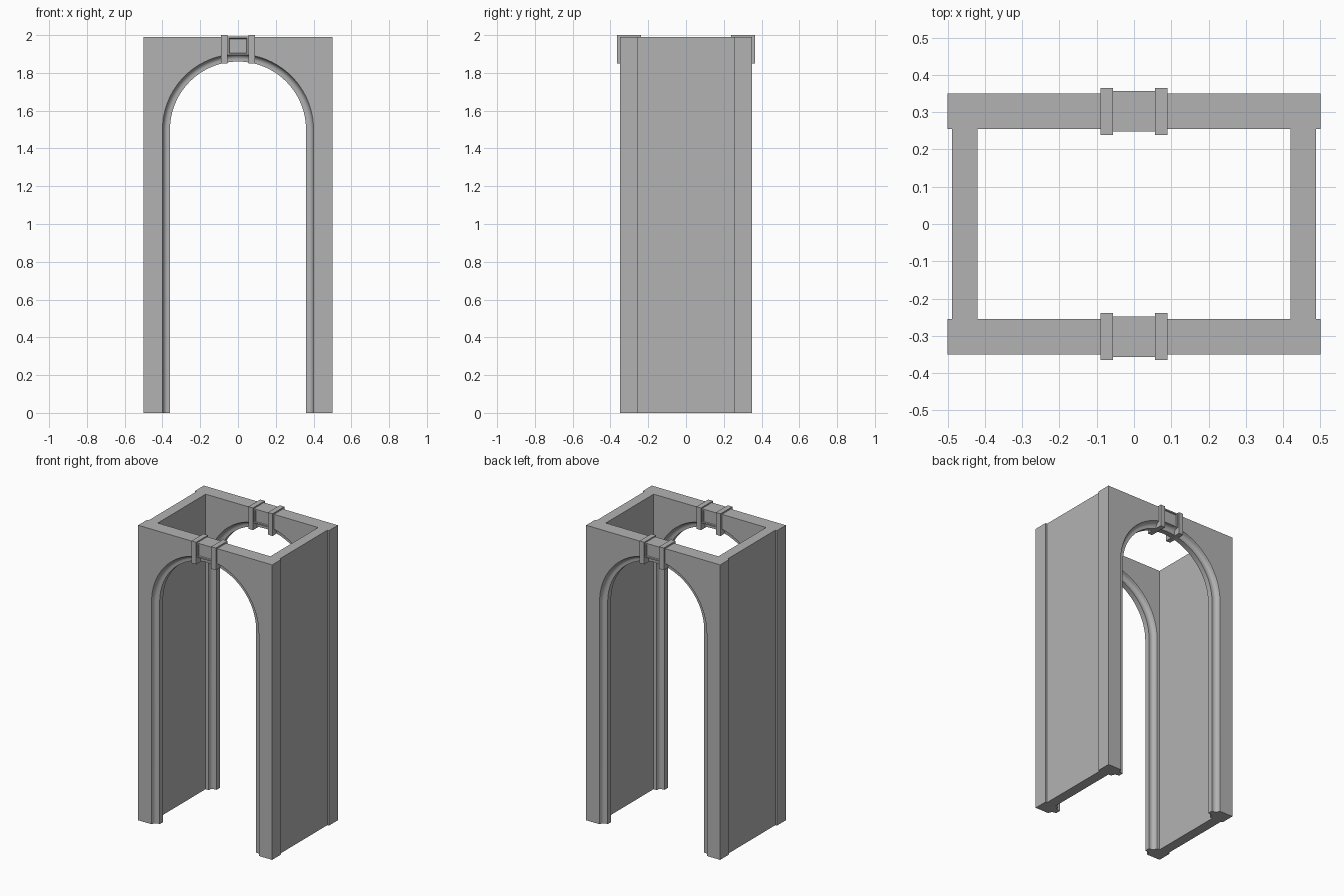
import bpy, bmesh
from math import cos, sin, pi

if "Cube" in bpy.data.objects:
    bpy.data.objects.remove(bpy.data.objects["Cube"])

# One stone grey for everything
stone = bpy.data.materials.new("stone_grey")
stone.use_nodes = True
GREY = (0.45, 0.45, 0.45, 1)
stone.diffuse_color = GREY
stone.node_tree.nodes["Principled BSDF"].inputs["Base Color"].default_value = GREY

HALF_W, TOP, SPRING, DEPTH = 0.5, 1.99, 1.5, 0.0475
PANEL_Y = 0.3025


def finish(name, bm, smooth=False):
    bmesh.ops.recalc_face_normals(bm, faces=bm.faces)
    mesh = bpy.data.meshes.new(name)
    bm.to_mesh(mesh)
    bm.free()
    mesh.materials.append(stone)
    obj = bpy.data.objects.new(name, mesh)
    bpy.context.collection.objects.link(obj)
    if smooth:
        bpy.ops.object.select_all(action="DESELECT")
        obj.select_set(True)
        bpy.context.view_layer.objects.active = obj
        bpy.ops.object.shade_smooth_by_angle(angle=pi / 6)
    return obj


def add_box(bm, x0, x1, y0, y1, z0, z1):
    verts = bmesh.ops.create_cube(bm, size=1)["verts"]
    for v in verts:
        v.co.x = x1 if v.co.x > 0 else x0
        v.co.y = y1 if v.co.y > 0 else y0
        v.co.z = z1 if v.co.z > 0 else z0
    return {f for v in verts for f in v.link_faces}


def cove_profile():
    """Opening radius and depth from the front face to the back face."""
    half = [(0.40, DEPTH)]
    for i in range(7):
        a = i / 6 * pi / 2
        half.append((0.372 + 0.025 * cos(a), 0.043 - 0.025 * sin(a)))
    half.append((0.36, 0.018))
    return [(r, -y) for r, y in half] + [(r, y) for r, y in reversed(half)]


def arch_panel(name, y_mid):
    bm = bmesh.new()
    profile = cove_profile()
    steps = 48
    # Path stations: foot, half circle, foot
    stations = [(1, 0, 0)]
    stations += [(cos(pi * i / steps), sin(pi * i / steps), SPRING) for i in range(steps + 1)]
    stations += [(-1, 0, 0)]
    rings = []
    for c, s, z in stations:
        m = max(abs(c), abs(s))
        ox, oz = HALF_W * c / m, z + (TOP - SPRING) * s / m
        ring = [bm.verts.new((ox, y_mid - DEPTH, oz))]
        ring += [bm.verts.new((r * c, y_mid + y, z + r * s)) for r, y in profile]
        ring.append(bm.verts.new((ox, y_mid + DEPTH, oz)))
        rings.append(ring)
    n = len(rings[0])
    for a, b in zip(rings, rings[1:]):
        for j in range(n):
            k = (j + 1) % n
            bm.faces.new((a[j], a[k], b[k], b[j]))
    bm.faces.new(rings[0])
    bm.faces.new(rings[-1])
    finish(name, bm, smooth=True)


def keystone(name, y_mid):
    # Block with a recessed square panel on both faces
    bm = bmesh.new()
    faces = add_box(bm, -0.056, 0.056, y_mid - 0.054, y_mid + 0.054, 1.895, 1.992)
    bm.normal_update()
    fronts = [f for f in faces if abs(f.normal.y) > 0.9]
    bmesh.ops.inset_individual(bm, faces=fronts, thickness=0.012)
    bmesh.ops.inset_individual(bm, faces=fronts, thickness=0.004, depth=-0.006)
    finish(name + "_block", bm)
    # Straps wrapped over the arch on both sides of the block
    for side, x in (("right", -0.073), ("left", 0.073)):
        bm = bmesh.new()
        add_box(bm, x - 0.017, x + 0.017, y_mid - 0.063, y_mid + 0.063, 1.85, 2.0)
        finish(f"{name}_{side}_strap", bm)


for label, s in (("front", -1), ("back", 1)):
    arch_panel(label + "_arch", s * PANEL_Y)
    keystone(label + "_keystone", s * PANEL_Y)

# Side walls between the two arches
for label, s in (("right", -1), ("left", 1)):
    bm = bmesh.new()
    x0, x1 = sorted((s * 0.42, s * 0.488))
    add_box(bm, x0, x1, -0.256, 0.256, 0, TOP)
    finish(label + "_wall", bm)
